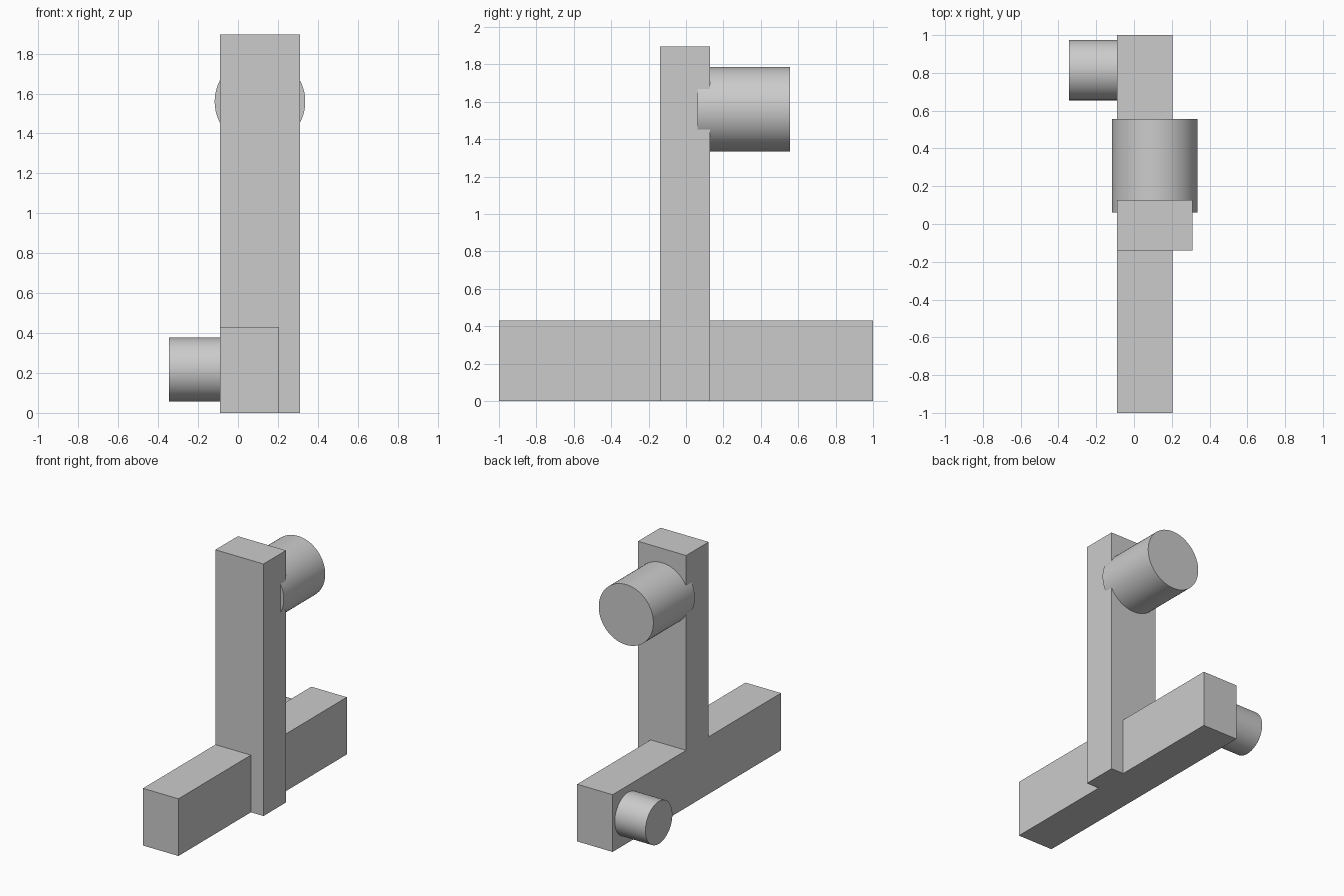
import bpy
import math
from mathutils import Vector

cube = bpy.data.objects.get("Cube")
if cube:
    bpy.data.objects.remove(cube, do_unlink=True)

# Single plain colour
grey = bpy.data.materials.new("plain_grey")
grey.use_nodes = True
colour = (0.6, 0.6, 0.6, 1)
grey.diffuse_color = colour
grey.node_tree.nodes["Principled BSDF"].inputs["Base Color"].default_value = colour


def finish(name):
    obj = bpy.context.object
    obj.name = name
    obj.data.materials.append(grey)
    return obj


def box(name, low, high):
    low, high = Vector(low), Vector(high)
    bpy.ops.mesh.primitive_cube_add(size=1, location=(low + high) / 2)
    obj = finish(name)
    obj.scale = high - low
    bpy.ops.object.transform_apply(location=False, rotation=False, scale=True)
    return obj


def cylinder(name, radius, start, end):
    start, end = Vector(start), Vector(end)
    axis = end - start
    bpy.ops.mesh.primitive_cylinder_add(
        vertices=64, radius=radius, depth=axis.length, location=(start + end) / 2,
        rotation=axis.to_track_quat('Z', 'Y').to_euler())
    obj = finish(name)
    bpy.ops.object.shade_smooth_by_angle(angle=math.radians(30))
    return obj


# Shared dimensions
side = -0.09          # flush side of post and beam
beam_side = 0.205
beam_top = 0.43
post_front, post_back = -0.14, 0.127

# Upright post, with the base beam butting against its front and back
box("upright_post", (side, post_front, 0), (0.31, post_back, 1.895))
box("front_beam", (side, -1, 0), (beam_side, post_front, beam_top))
box("rear_beam", (side, post_back, 0), (beam_side, 1, beam_top))

# Large drum let into the back of the post
cylinder("upper_drum", 0.227, (0.11, 0.062, 1.56), (0.11, 0.555, 1.56))

# Small peg on the side of the rear beam
cylinder("side_peg", 0.16, (side + 0.05, 0.815, 0.218), (-0.345, 0.815, 0.218))
